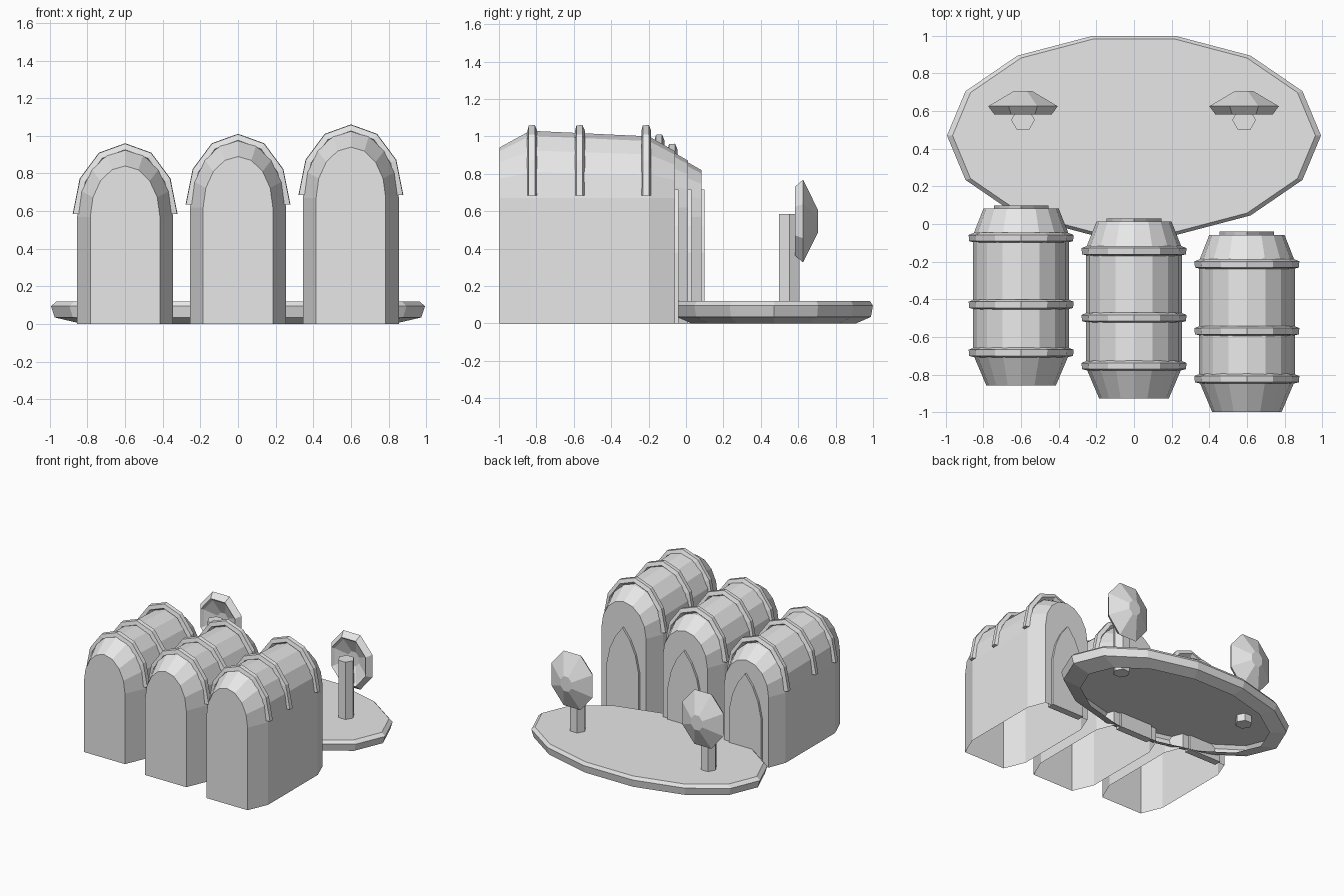
import bpy, bmesh, math

cube = bpy.data.objects.get("Cube")
if cube:
    bpy.data.objects.remove(cube, do_unlink=True)

grey = bpy.data.materials.new("plain_grey")
grey.use_nodes = True
COLOUR = (0.8, 0.8, 0.8, 1)
grey.diffuse_color = COLOUR
grey.node_tree.nodes["Principled BSDF"].inputs["Base Color"].default_value = COLOUR


def loft(name, rings, start_cap=True, skip_floor=False):
    """Skin a list of equal-sized point rings and cap the ends."""
    bm = bmesh.new()
    loops = [[bm.verts.new(p) for p in ring] for ring in rings]
    n = len(loops[0])
    for a, b in zip(loops, loops[1:]):
        for i in range(n - 1 if skip_floor else n):
            j = (i + 1) % n
            bm.faces.new((a[i], a[j], b[j], b[i]))
    if start_cap:
        bm.faces.new(loops[0])
    bm.faces.new(loops[-1])
    bmesh.ops.recalc_face_normals(bm, faces=bm.faces)
    mesh = bpy.data.meshes.new(name)
    bm.to_mesh(mesh)
    bm.free()
    mesh.materials.append(grey)
    obj = bpy.data.objects.new(name, mesh)
    bpy.context.collection.objects.link(obj)
    return obj


def ellipse(n, rx, ry, turn=0.0):
    angles = [2 * math.pi * i / n + turn for i in range(n)]
    return [(rx * math.cos(a), ry * math.sin(a)) for a in angles]


def arch(half, rise, steps):
    """Half-ellipse outline measured from the springing line."""
    return [(half * math.cos(math.pi * i / steps), rise * math.sin(math.pi * i / steps))
            for i in range(steps + 1)]


# Oval base: a shell with a chamfered edge, open underneath
SLAB = [(0.83, 0.0), (0.98, 0.035), (1.0, 0.095), (0.97, 0.12)]
loft("oval_base", [[(x, y + 0.47, z) for x, y in ellipse(14, 0.994 * s, 0.543 * s)]
                   for s, z in SLAB], start_cap=False)

# Vaulted halls, open underneath, with three roof ribs and a pointed door at the back
BODY = [(0.0, 0.185, 0.27), (0.165, 0.255, 0.36), (0.80, 0.255, 0.33), (0.94, 0.20, 0.25)]
DOOR = [(0.145, 0.0), (0.145, 0.38), (0.115, 0.52), (0.065, 0.63)]
RIB = ellipse(5, 0.028, 0.028, math.radians(130))
halls = [("right", -0.6, -0.858, 0.57), ("middle", 0.0, -0.928, 0.62), ("left", 0.6, -0.998, 0.67)]
for side, cx, front, spring in halls:
    rings = []
    for dy, half, rise in BODY:
        section = [(half, -spring)] + arch(half, rise, 8) + [(-half, -spring)]
        rings.append([(cx + x, front + dy, spring + z) for x, z in section])
    loft(side + "_hall", rings, skip_floor=True)

    # Each rib is a five-sided bar swept over the roof
    for k, dy in enumerate((0.175, 0.43, 0.785)):
        arches = [arch(0.255 + out, 0.352 + out, 6) for _, out in RIB]
        loft(f"{side}_roof_rib_{k + 1}",
             [[(cx + a[i][0], front + dy + along, spring + 0.015 + a[i][1])
               for a, (along, _) in zip(arches, RIB)] for i in range(7)])

    outline = DOOR + [(0.0, 0.715)] + [(-x, z) for x, z in reversed(DOOR)]
    loft(side + "_door", [[(cx + x, front + dy, z) for x, z in outline]
                          for dy in (0.90, 0.957)])

# Trees: six-sided trunk and a hollow-fronted faceted crown
CROWN = [(0.65, 0.06), (0.60, 0.175), (0.583, 0.195), (0.626, 0.235), (0.706, 0.063)]
for side, cx in (("right", -0.59), ("left", 0.585)):
    loft(side + "_trunk", [[(cx + x, 0.553 + y, z) for x, y in ellipse(6, 0.063, 0.063)]
                           for z in (0.06, 0.585)])
    loft(side + "_crown", [[(cx + x, y, 0.547 + z)
                            for x, z in ellipse(8, r * 0.85, r * 1.02, math.pi / 8)]
                           for y, r in CROWN])
